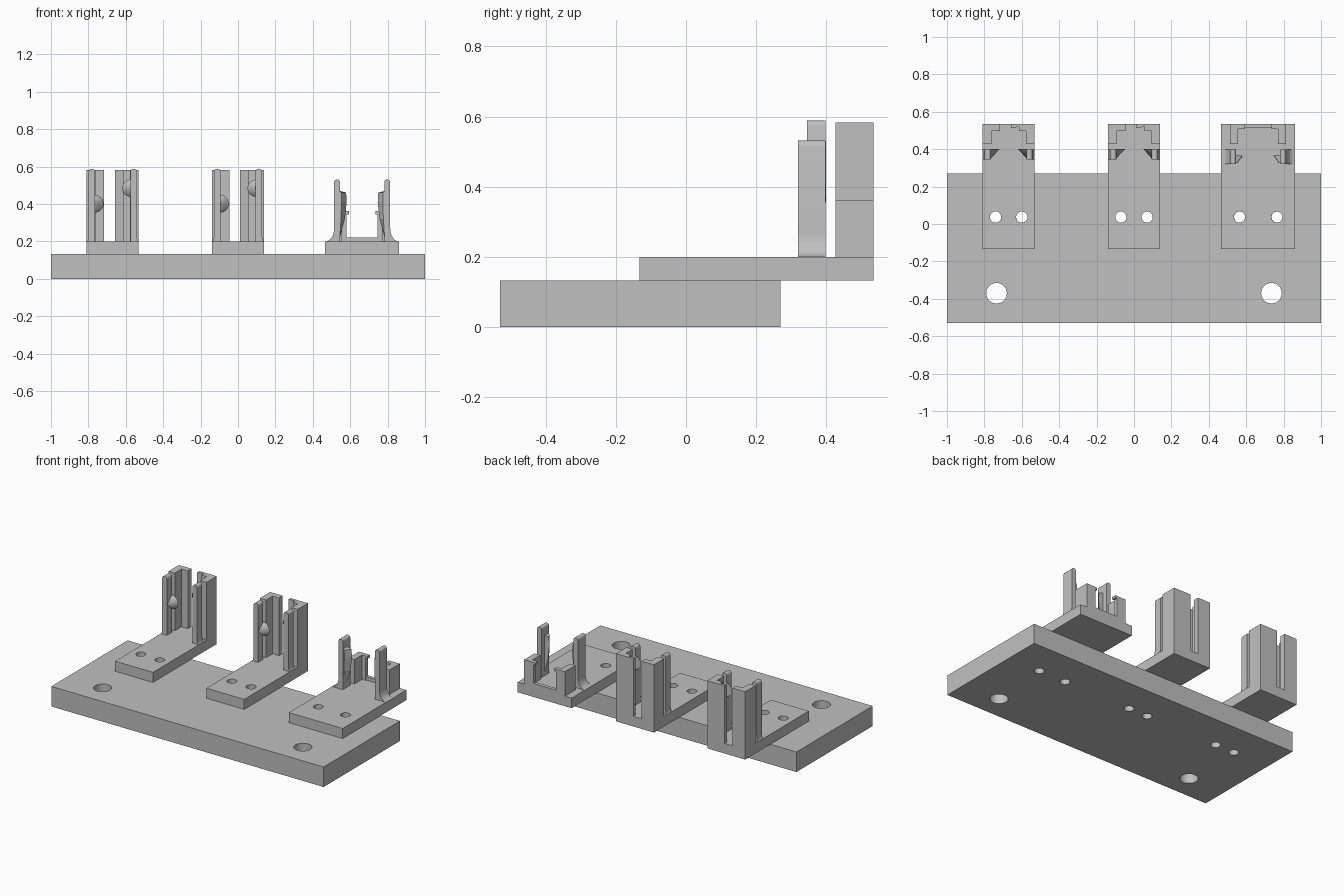
import bpy, bmesh, math
from mathutils import Vector

if "Cube" in bpy.data.objects:
    bpy.data.objects.remove(bpy.data.objects["Cube"])

grey = bpy.data.materials.new("plain_grey")
grey.diffuse_color = (0.53, 0.53, 0.53, 1)
grey.use_nodes = True
grey.node_tree.nodes["Principled BSDF"].inputs["Base Color"].default_value = grey.diffuse_color


def finish(name, bm, smooth=False):
    bmesh.ops.recalc_face_normals(bm, faces=bm.faces[:])
    me = bpy.data.meshes.new(name)
    bm.to_mesh(me)
    bm.free()
    ob = bpy.data.objects.new(name, me)
    bpy.context.collection.objects.link(ob)
    me.materials.append(grey)
    if smooth:
        bpy.ops.object.select_all(action='DESELECT')
        ob.select_set(True)
        bpy.context.view_layer.objects.active = ob
        bpy.ops.object.shade_smooth_by_angle(angle=math.radians(35))
    return ob


def extrude(bm, pts, a, b):
    """Extrude a closed loop of 3D points from a to b along a vector."""
    f = bm.faces.new([bm.verts.new(Vector(p) + Vector(a)) for p in pts])
    r = bmesh.ops.extrude_face_region(bm, geom=[f])
    vs = [v for v in r["geom"] if isinstance(v, bmesh.types.BMVert)]
    bmesh.ops.translate(bm, vec=Vector(b) - Vector(a), verts=vs)


def plan(name, pts, z0, z1):
    bm = bmesh.new()
    extrude(bm, [(x, y, 0) for x, y in pts], (0, 0, z0), (0, 0, z1))
    return finish(name, bm)


def box(name, x0, x1, y0, y1, z0, z1):
    return plan(name, [(x0, y0), (x1, y0), (x1, y1), (x0, y1)], z0, z1)


def drill(ob, holes):
    """Cut vertical round holes (x, y, radius) through an object."""
    bm = bmesh.new()
    for x, y, r in holes:
        n = 32
        ring = [(x + r * math.cos(2 * math.pi * i / n),
                 y + r * math.sin(2 * math.pi * i / n), 0) for i in range(n)]
        extrude(bm, ring, (0, 0, -0.1), (0, 0, 0.3))
    cutter = finish("hole_cutter", bm)
    cutter.hide_render = True
    mod = ob.modifiers.new("holes", 'BOOLEAN')
    mod.operation, mod.solver, mod.object = 'DIFFERENCE', 'EXACT', cutter
    bpy.context.view_layer.objects.active = ob
    bpy.ops.object.modifier_apply(modifier=mod.name)
    bpy.data.objects.remove(cutter)
    bpy.ops.object.select_all(action='DESELECT')
    ob.select_set(True)
    bpy.ops.object.shade_smooth_by_angle(angle=math.radians(35))


def arm(name, outer, inner, flare, rise, y0, y1, top):
    """Upright spring arm with an outward foot fillet and a rounded tip."""
    s = 1 if outer > inner else -1
    pts = [(inner, 0.195), (outer + s * flare, 0.195)]
    for i in range(9):
        t = math.pi / 2 * i / 8
        pts.append((outer + s * flare * (1 - math.sin(t)),
                    0.2 + rise * (1 - math.cos(t))))
    c, r = (outer + inner) / 2, abs(outer - inner) / 2
    for i in range(9):
        t = math.pi * i / 8
        pts.append((c + s * r * math.cos(t), top - r + r * math.sin(t)))
    bm = bmesh.new()
    extrude(bm, [(x, 0, z) for x, z in pts], (0, y0, 0), (0, y1, 0))
    return finish(name, bm, True)


def half_cone(name, x, z, r, side):
    """Retaining bump: half cone, flat towards the back, tip at the front."""
    bm = bmesh.new()
    ring = [bm.verts.new((x + side * r * math.sin(math.pi * i / 16), 0.40,
                          z + r * math.cos(math.pi * i / 16))) for i in range(17)]
    tip = bm.verts.new((x, 0.348, z))
    for a, b in zip(ring, ring[1:]):
        bm.faces.new((a, b, tip))
    bm.faces.new(ring)
    bm.faces.new((ring[0], ring[-1], tip))
    return finish(name, bm, True)


# Base slab with fixing holes
small = [(x, 0.037, 0.03) for x in (-0.74, -0.60, -0.07, 0.07, 0.565, 0.765)]
base = box("base_slab", -1, 1, -0.53, 0.27, 0, 0.133)
drill(base, small + [(-0.735, -0.37, 0.055), (0.735, -0.37, 0.055)])

# Two narrow tall holders
for n, cx in enumerate((-0.67, 0.0)):
    tag = "_" + str(n + 1)
    plate = box("narrow_plate" + tag, cx - 0.139, cx + 0.139, -0.133, 0.535, 0.133, 0.2)
    drill(plate, [(cx - 0.07, 0.037, 0.03), (cx + 0.07, 0.037, 0.03)])
    left = [(-0.139, 0.535), (-0.139, 0.427), (-0.093, 0.427),
            (-0.093, 0.497), (-0.046, 0.497), (-0.046, 0.535)]
    right = [(0.139, 0.535), (0.139, 0.427), (0.093, 0.427), (0.093, 0.497),
             (0.055, 0.497), (0.055, 0.52), (0.012, 0.512), (0.012, 0.535)]
    for name, pts in (("left_column", left), ("right_column", right)):
        plan(name + tag, [(cx + x, y) for x, y in pts], 0.195, 0.583)
    for side, name, z, r in ((-1, "left", 0.402, 0.048), (1, "right", 0.485, 0.046)):
        arm(name + "_arm" + tag, cx + side * 0.128, cx + side * 0.094,
            0.010, 0.05, 0.345, 0.398, 0.589)
        half_cone(name + "_bump" + tag, cx + side * 0.097, z, r, -side)

# Wide low holder
wx = 0.664
wide = box("wide_plate", wx - 0.198, wx + 0.198, -0.133, 0.535, 0.133, 0.2)
drill(wide, [(wx - 0.1, 0.037, 0.03), (wx + 0.1, 0.037, 0.03)])
box("rear_stop", wx - 0.1, wx + 0.1, 0.512, 0.535, 0.195, 0.222)
for side, name in ((-1, "left"), (1, "right")):
    post = [(0.15, 0.535), (0.15, 0.427), (0.107, 0.427),
            (0.107, 0.507), (0.083, 0.507), (0.083, 0.535)]
    plan(name + "_corner_post", [(wx + side * x, y) for x, y in post], 0.195, 0.362)
    box(name + "_post_lip", *sorted((wx + side * 0.085, wx + side * 0.07)),
        0.507, 0.535, 0.345, 0.362)
    arm(name + "_wide_arm", wx + side * 0.15, wx + side * 0.118,
        0.047, 0.07, 0.32, 0.398, 0.532)
    # Barb on the inner side of the arm, tapering to the front and the foot
    bm = bmesh.new()
    prof = [(0.12, 0.47), (0.086, 0.462), (0.083, 0.41), (0.093, 0.32), (0.12, 0.22)]
    back = [bm.verts.new((wx + side * x, 0.365, z)) for x, z in prof]
    front = [bm.verts.new((wx + side * (0.12 - (0.12 - x) * 0.25), 0.325, z))
             for x, z in prof]
    bm.faces.new(back)
    bm.faces.new(front)
    for i in range(5):
        j = (i + 1) % 5
        bm.faces.new((back[i], back[j], front[j], front[i]))
    bmesh.ops.remove_doubles(bm, verts=bm.verts[:], dist=1e-5)
    finish(name + "_barb", bm)
